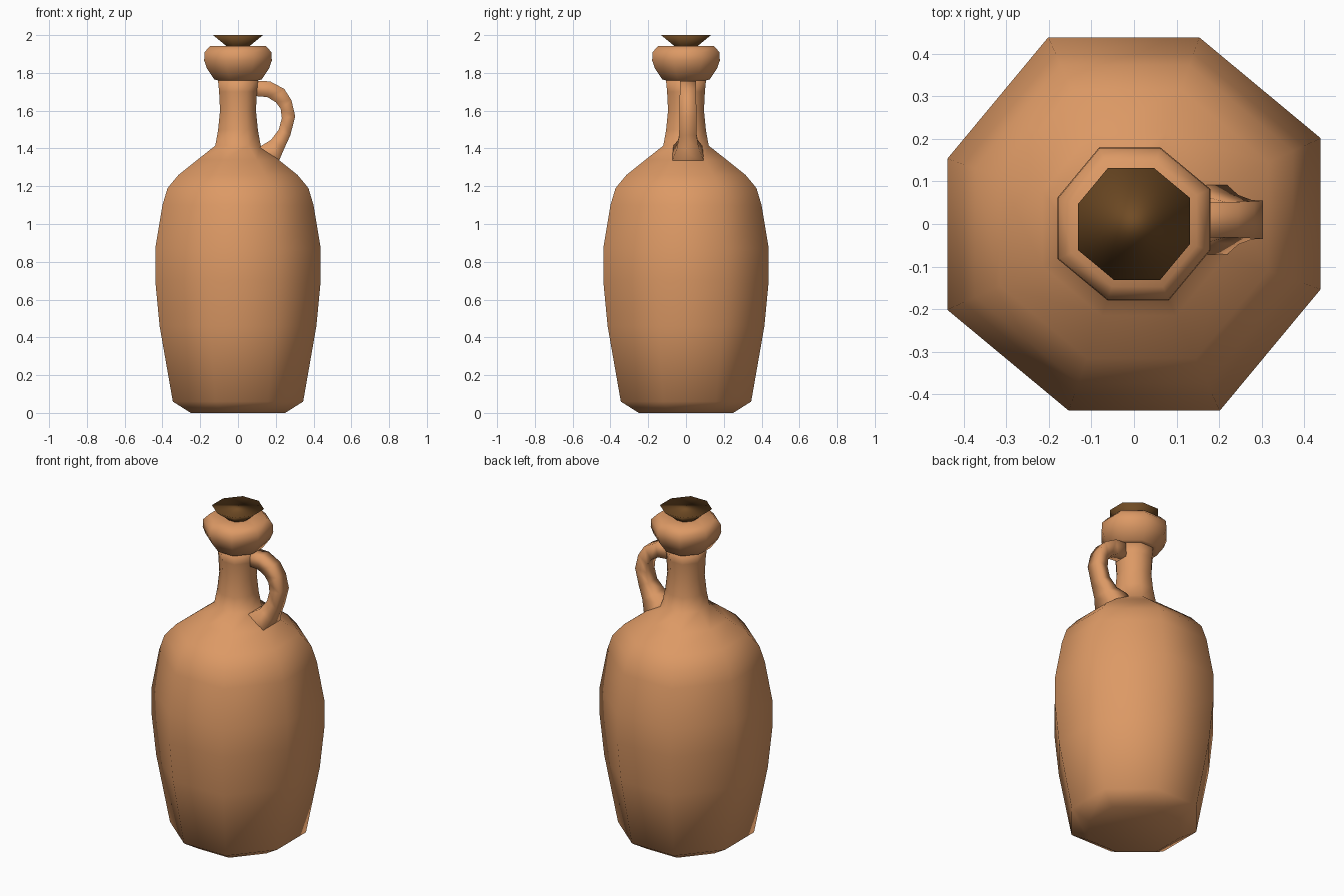
import bpy, bmesh

if "Cube" in bpy.data.objects:
    bpy.data.objects.remove(bpy.data.objects["Cube"])

def material(name, rgb):
    m = bpy.data.materials.new(name)
    m.diffuse_color = (*rgb, 1)
    m.use_nodes = True
    m.node_tree.nodes["Principled BSDF"].inputs["Base Color"].default_value = m.diffuse_color
    return m

clay = material("clay", (0.72, 0.32, 0.13))
cork = material("cork", (0.16, 0.07, 0.018))

# Slightly uneven octagon, half width 1, made by quarter turns of two corners
ring8 = []
x1, y1, x2, y2 = 1.0, -0.35, 1.0, 0.46
for _ in range(4):
    ring8 += [(x1, y1), (x2, y2)]
    x1, y1, x2, y2 = -y1, x1, -y2, x2

def skin(name, rings, mat):
    """Join successive rings of points into a capped, smooth surface."""
    bm = bmesh.new()
    loops = [[bm.verts.new(p) for p in r] for r in rings]
    n = len(loops[0])
    for a, b in zip(loops, loops[1:]):
        for i in range(n):
            j = (i + 1) % n
            bm.faces.new((a[i], a[j], b[j], b[i]))
    bm.faces.new(loops[0][::-1])
    bm.faces.new(loops[-1])
    bmesh.ops.recalc_face_normals(bm, faces=bm.faces)
    me = bpy.data.meshes.new(name)
    bm.to_mesh(me)
    bm.free()
    me.materials.append(mat)
    me.shade_smooth()
    ob = bpy.data.objects.new(name, me)
    bpy.context.collection.objects.link(ob)
    return ob

def lathe(name, profile, mat):
    return skin(name, [[(r * x, r * y, z) for x, y in ring8] for r, z in profile], mat)

# Body and neck
lathe("jug_body", [(0.25, 0), (0.345, 0.06), (0.415, 0.46), (0.438, 0.70),
                   (0.438, 0.87), (0.40, 1.10), (0.373, 1.19), (0.315, 1.26),
                   (0.215, 1.34), (0.12, 1.415), (0.105, 1.50), (0.095, 1.60),
                   (0.10, 1.70), (0.107, 1.77)], clay)

# Rolled lip
lathe("lip", [(0.105, 1.76), (0.125, 1.765), (0.165, 1.825), (0.179, 1.865),
              (0.177, 1.91), (0.147, 1.943), (0.06, 1.94)], clay)

# Flared stopper
lathe("stopper", [(0.055, 1.92), (0.065, 1.945), (0.132, 2.0)], cork)

# Handle: outer x, z, inner x, z, half width
sections = [(0.06, 1.76, 0.06, 1.68, 0.042), (0.17, 1.755, 0.155, 1.672, 0.042),
            (0.245, 1.715, 0.20, 1.645, 0.042), (0.283, 1.655, 0.226, 1.61, 0.044),
            (0.303, 1.57, 0.232, 1.56, 0.045), (0.277, 1.47, 0.216, 1.50, 0.046),
            (0.245, 1.40, 0.175, 1.445, 0.058), (0.215, 1.33, 0.125, 1.415, 0.085),
            (0.18, 1.29, 0.09, 1.38, 0.085)]
cy = 0.01
skin("handle", [[(xo, cy - w, zo), (xo, cy + w, zo), (xi, cy + w * 0.9, zi), (xi, cy - w * 0.9, zi)]
                for xo, zo, xi, zi, w in sections], clay)
